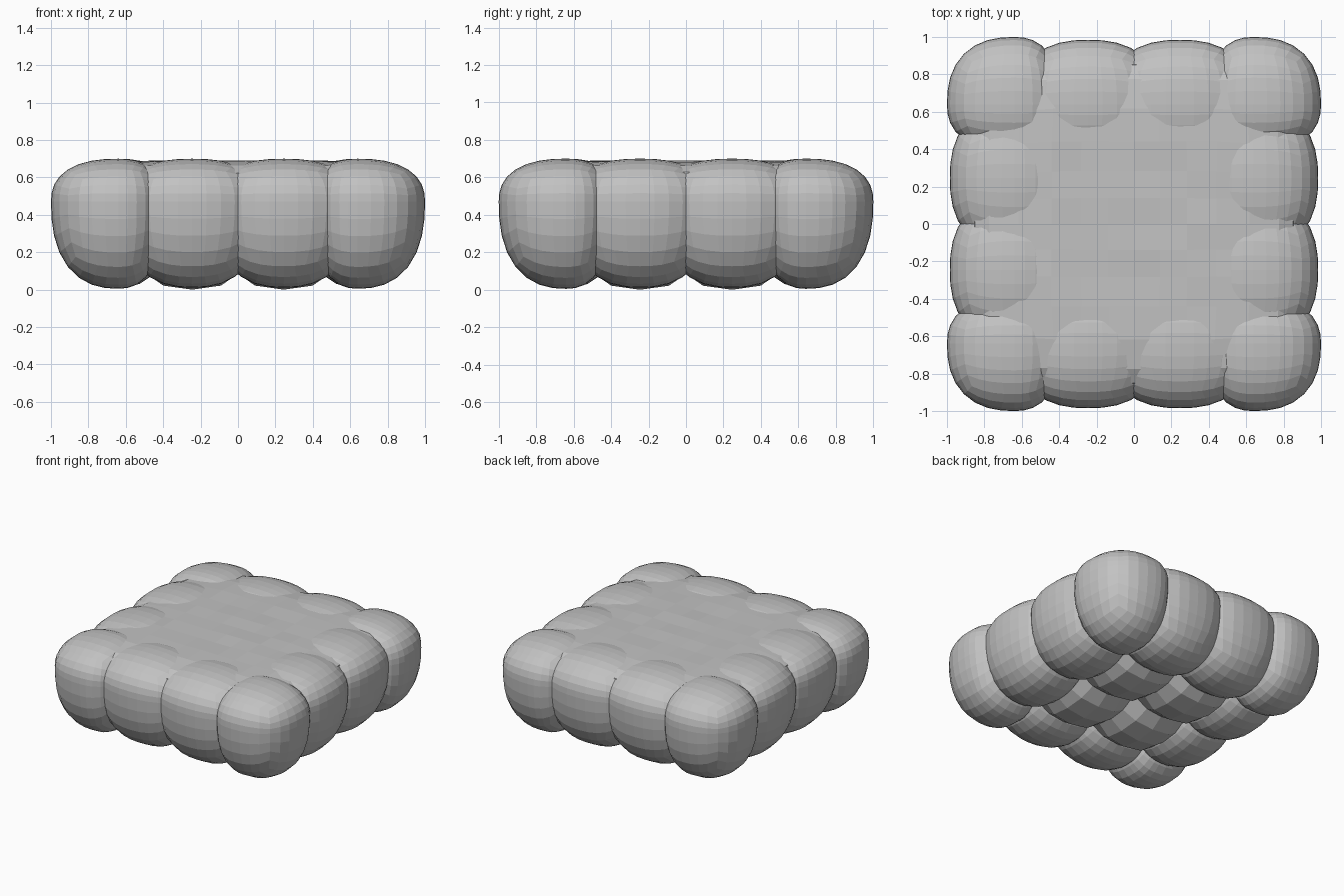
import bpy, bmesh, math, random

if "Cube" in bpy.data.objects:
    bpy.data.objects.remove(bpy.data.objects["Cube"])

random.seed(4)

cloth = bpy.data.materials.new("soft grey")
cloth.diffuse_color = (0.54, 0.54, 0.54, 1)
cloth.use_nodes = True
cloth.node_tree.nodes["Principled BSDF"].inputs["Base Color"].default_value = cloth.diffuse_color
MID = 0.47


def puff(name, center, outer, inner, top, bottom, segs, power, jitter=0.0):
    """Rounded cushion: a subdivided cube pushed out to a superellipsoid.
    outer / inner are the (x, y) half widths away from / towards the middle."""
    bm = bmesh.new()
    bmesh.ops.create_cube(bm, size=2)
    bmesh.ops.subdivide_edges(bm, edges=bm.edges[:], cuts=segs - 1, use_grid_fill=True)
    for v in bm.verts:
        # even spacing over the curve, then normalise in the p-norm
        d = [math.tan(c * math.pi / 4) for c in v.co]
        n = sum(abs(c) ** power for c in d) ** (1 / power)
        d = [c / n for c in d]
        for i in range(2):
            half = outer[i] if d[i] * center[i] >= 0 else inner[i]
            v.co[i] = center[i] + d[i] * half
        v.co.z = (MID + d[2] * (top - MID if d[2] > 0 else MID - bottom)
                  + random.uniform(-jitter, jitter))
    me = bpy.data.meshes.new(name)
    bm.to_mesh(me)
    bm.free()
    me.materials.append(cloth)
    ob = bpy.data.objects.new(name, me)
    bpy.context.collection.objects.link(ob)
    return ob


# Four by four grid of lobes; inner ones are coarser
OUT, IN = 0.64, 0.245
for sx in (-1, 1):
    for sy in (-1, 1):
        puff("corner_lobe", (sx * OUT, sy * OUT), (0.36, 0.36), (0.25, 0.25),
             0.70, 0.005, 8, 2.4)
        puff("edge_lobe", (sx * IN, sy * OUT), (0.39, 0.345), (0.39, 0.29),
             0.70, 0.01, 8, 2.4)
        puff("edge_lobe", (sx * OUT, sy * IN), (0.345, 0.39), (0.29, 0.39),
             0.70, 0.01, 8, 2.4)
        puff("inner_lobe", (sx * IN, sy * IN), (0.39, 0.39), (0.39, 0.39),
             0.68, 0.0, 4, 2.4)

# Flat padded seat filling the middle, slightly uneven on top
puff("seat_pad", (0, 0), (0.87, 0.87), (0.87, 0.87), 0.688, 0.2, 10, 6, 0.004)
